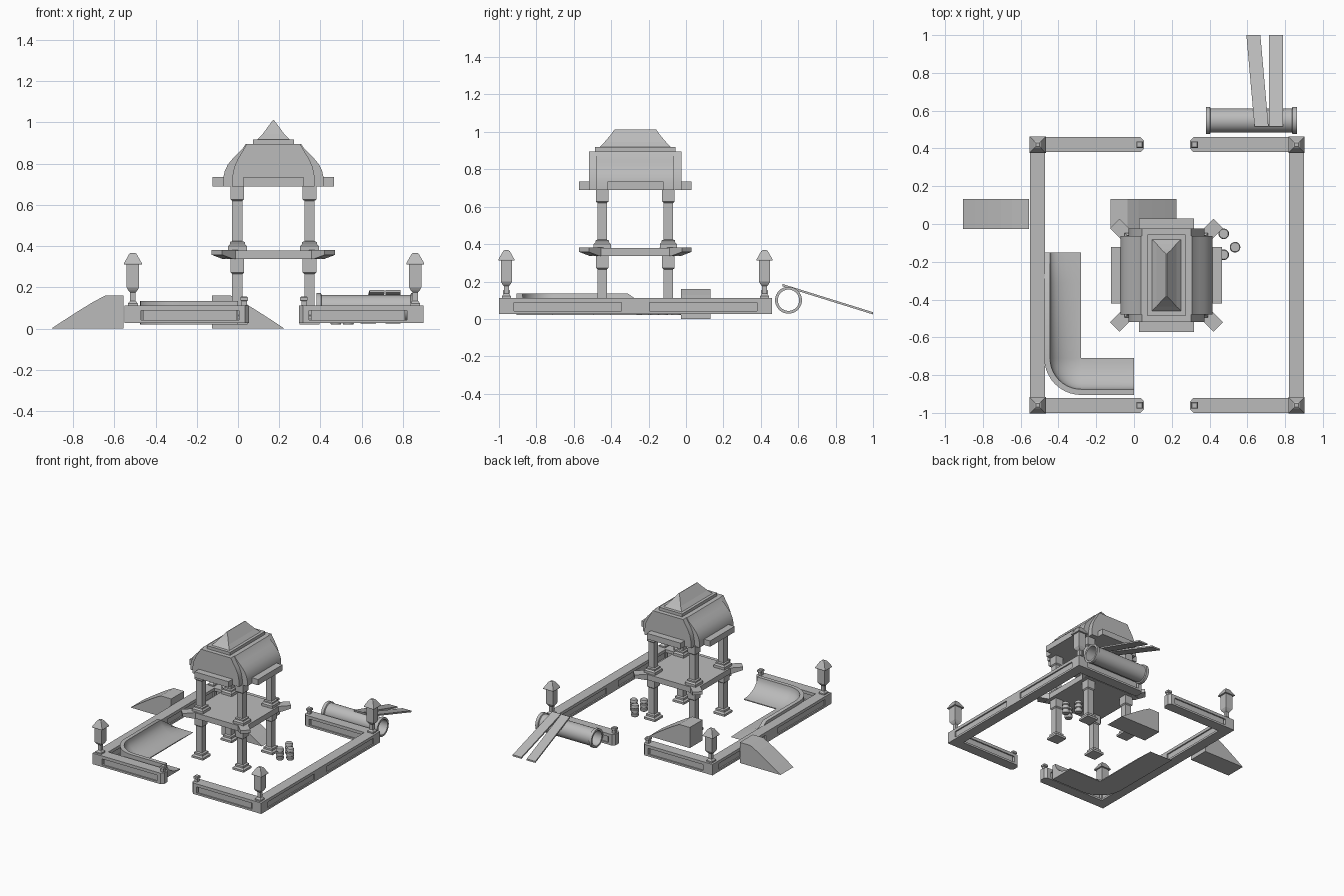
import bpy, bmesh, math
from mathutils import Vector, Matrix

if "Cube" in bpy.data.objects:
    bpy.data.objects.remove(bpy.data.objects["Cube"])

GREY = bpy.data.materials.new("plain grey")
GREY.diffuse_color = (0.5, 0.5, 0.5, 1)
GREY.use_nodes = True
GREY.node_tree.nodes["Principled BSDF"].inputs["Base Color"].default_value = GREY.diffuse_color


def finish(name, bm, smooth=False):
    bmesh.ops.remove_doubles(bm, verts=bm.verts, dist=1e-5)
    bmesh.ops.recalc_face_normals(bm, faces=bm.faces)
    me = bpy.data.meshes.new(name)
    bm.to_mesh(me)
    bm.free()
    me.materials.append(GREY)
    ob = bpy.data.objects.new(name, me)
    bpy.context.collection.objects.link(ob)
    if smooth:
        bpy.ops.object.select_all(action='DESELECT')
        ob.select_set(True)
        bpy.context.view_layer.objects.active = ob
        bpy.ops.object.shade_smooth_by_angle(angle=math.radians(35))
    return ob


def loft(name, rings, closed=False, smooth=False):
    """Skin a list of equal-length rings; cap both ends unless closed."""
    bm = bmesh.new()
    vs = [[bm.verts.new(p) for p in r] for r in rings]
    n = len(rings[0])
    pairs = list(zip(vs, vs[1:])) + ([(vs[-1], vs[0])] if closed else [])
    for a, b in pairs:
        for i in range(n):
            j = (i + 1) % n
            bm.faces.new((a[i], a[j], b[j], b[i]))
    if not closed:
        bm.faces.new(vs[0])
        bm.faces.new(vs[-1])
    return finish(name, bm, smooth)


def stack(name, cx, cy, levels):
    """Rectangular tower from (half x, half y, z) levels."""
    return loft(name, [[(cx + sx * hx, cy + sy * hy, z) for sx, sy in
                        ((-1, -1), (1, -1), (1, 1), (-1, 1))] for hx, hy, z in levels])


def box(name, x0, x1, y0, y1, z0, z1):
    return stack(name, (x0 + x1) / 2, (y0 + y1) / 2,
                 [((x1 - x0) / 2, (y1 - y0) / 2, z) for z in (z0, z1)])


def prism_y(name, pts, y0, y1, smooth=False):
    return loft(name, [[(x, y, z) for x, z in pts] for y in (y0, y1)], smooth=smooth)


# --- low walls: core, rails and solid blocks leave recessed panels ---
Z0, Z1, P0, P1 = 0.027, 0.112, 0.042, 0.089


def wall(name, x0, x1, y0, y1, blocks):
    along_x = x1 - x0 > y1 - y0
    d = 0.01
    if along_x:
        box(name + "_core", x0 + d, x1 - d, y0 + d, y1 - d, P0, P1)
    else:
        box(name + "_core", x0 + d, x1 - d, y0 + d, y1 - d, P0, P1)
    box(name + "_bottom_rail", x0, x1, y0, y1, Z0, P0)
    box(name + "_top_rail", x0, x1, y0, y1, P1, Z1)
    for a, b in blocks:
        if along_x:
            box(name + "_block", a, b, y0, y1, P0, P1)
        else:
            box(name + "_block", x0, x1, a, b, P0, P1)


for side, x0, x1 in (("left", -0.55, -0.47), ("right", 0.82, 0.90)):
    wall(side + "_wall", x0, x1, -1.0, 0.46, [(-1, -0.92), (-0.345, -0.195), (0.38, 0.46)])
for row, y0, y1 in (("front", -1.0, -0.92), ("back", 0.38, 0.46)):
    ym = (y0 + y1) / 2
    for side, s in (("left", -1), ("right", 1)):
        X = lambda u: 0.175 + s * u          # mirrored about the gateway
        name = row + "_" + side
        a, b = sorted((X(0.17), X(0.645)))
        wall(name + "_wall", a, b, y0, y1, [])
        # chamfered wall end with a little post
        pl = [(X(0.17), y0), (X(0.14), y0), (X(0.122), y0 + 0.02),
              (X(0.122), y1 - 0.02), (X(0.14), y1), (X(0.17), y1)]
        loft(name + "_wall_end", [[(x, y, z) for x, y in pl] for z in (Z0, Z1)])
        stack(name + "_end_post", X(0.145), ym, [(0.013, 0.013, Z1), (0.013, 0.013, 0.133),
              (0.018, 0.018, 0.137), (0.018, 0.018, 0.151), (0.013, 0.013, 0.156)])
        # corner lantern
        cx = X(0.685)
        stack(name + "_lantern", cx, ym, [(h, h, z) for h, z in (
            (0.024, Z1), (0.024, 0.122), (0.013, 0.135), (0.013, 0.175), (0.022, 0.185),
            (0.030, 0.2), (0.030, 0.312))])
        stack(name + "_lantern_roof", cx, ym, [(h, h, z) for h, z in (
            (0.043, 0.312), (0.043, 0.318), (0.018, 0.362), (0.010, 0.368))])

# --- pavilion legs ---
CX, CY = 0.172, -0.271
for sx in (-1, 1):
    for sy in (-1, 1):
        x, y = CX + sx * 0.175, CY + sy * 0.177
        stack("lower_leg", x, y, [(h, h, z) for h, z in (
            (0.048, 0.02), (0.048, 0.036), (0.036, 0.046), (0.036, 0.06), (0.025, 0.066),
            (0.025, 0.265), (0.033, 0.272), (0.033, 0.34))])
        stack("upper_leg", x, y, [(h, h, z) for h, z in (
            (0.046, 0.38), (0.046, 0.4), (0.036, 0.41), (0.036, 0.42), (0.025, 0.424),
            (0.025, 0.62), (0.033, 0.627), (0.033, 0.7))])
        # diagonal corner bracket with a sloped underside
        ob = prism_y("corner_bracket", [(0.22, 0.337), (0.31, 0.337), (0.388, 0.358),
                                        (0.388, 0.382), (0.22, 0.382)], -0.036, 0.036)
        ob.data.transform(Matrix.Translation((CX, CY, 0)) @
                          Matrix.Rotation(math.atan2(sy, sx), 4, 'Z'))
stack("platform", CX, CY, [(0.235, 0.235, 0.337), (0.235, 0.235, 0.38)])

# --- pavilion roof ---
def mirrored(half):
    return [(CX + x, z) for x, z in half] + [(CX - x, z) for x, z in reversed(half)]

prism_y("curved_roof", mirrored([(0.243, 0.69), (0.243, 0.735), (0.236, 0.765), (0.222, 0.795),
        (0.2, 0.822), (0.175, 0.848), (0.15, 0.873), (0.135, 0.895)]),
        CY - 0.208, CY + 0.208, True)
prism_y("gable_frame", mirrored([(0.2, 0.69), (0.2, 0.735), (0.19, 0.785), (0.172, 0.825),
        (0.15, 0.86), (0.13, 0.895)]), CY - 0.248, CY + 0.248, True)
stack("side_eave_beam", CX, CY, [(0.295, 0.15, 0.69), (0.295, 0.15, 0.735)])
stack("end_eave_beam", CX, CY, [(0.145, 0.3, 0.69), (0.145, 0.3, 0.735)])
stack("roof_ledge", CX, CY, [(0.1, 0.215, 0.89), (0.1, 0.215, 0.918)])
stack("roof_cap", CX, CY, [(0.078, 0.19, 0.918), (0.052, 0.165, 0.945),
                           (0.026, 0.135, 0.98), (0.002, 0.112, 1.012)])

# --- two wedge ramps with gently curved slopes ---
for name, x, s in (("outer_ramp", -0.555, -1), ("inner_ramp", -0.125, 1)):
    prof = [(0, 0), (0, 0.16), (0.09, 0.16), (0.15, 0.128), (0.22, 0.085), (0.29, 0.04), (0.35, 0)]
    prism_y(name, [(x + s * u, z) for u, z in prof], -0.027, 0.132)

# --- L-shaped quarter pipe swept round its corner ---
W = 0.195
section = [(0, 0.02), (0, 0.135), (0.03, 0.135)]
for i in range(1, 9):
    t = math.radians(90 * i / 8)
    section.append((0.03 + 0.165 * (1 - math.cos(t)), 0.135 - 0.108 * math.sin(t)))
section.append((W, 0.02))
path = [((-0.28, -0.15), (-1, 0), 0.03), ((-0.28, -0.31), (-1, 0), 1)]
for i in range(11):
    t = math.radians(180 + 9 * i)
    path.append(((-0.28, -0.71), (math.cos(t), math.sin(t)), 1))
path.append(((0, -0.71), (0, -1), 1))
loft("quarter_pipe", [[(p[0] + d[0] * (W - u), p[1] + d[1] * (W - u), 0.02 + (z - 0.02) * k)
                       for u, z in section] for p, d, k in path], smooth=True)

# --- tube lying on its side, with end rims ---
tube = [(0.38, 0.057), (0.38, 0.072), (0.402, 0.072), (0.406, 0.064),
        (0.836, 0.064), (0.84, 0.072), (0.862, 0.072), (0.862, 0.057)]
loft("tube", [[(x, 0.548 + r * math.cos(a), 0.1 + r * math.sin(a)) for x, r in tube]
              for a in (math.tau * i / 32 for i in range(32))], closed=True, smooth=True)

# --- planks leaning on the tube ---
for name, xa, xb in (("skewed_plank", 0.675, 0.632), ("straight_plank", 0.752, 0.752)):
    loft(name, [[(x + sx * 0.037, y, z + dz) for sx, dz in ((-1, 0), (1, 0), (1, 0.012), (-1, 0.012))]
                for x, y, z in ((xa, 0.515, 0.175), (xb, 1.0, 0.024))])

# --- three small barrels ---
for x, y in ((0.475, -0.052), (0.535, -0.123), (0.475, -0.163)):
    prof = [(0.024, 0.02), (0.028, 0.028), (0.028, 0.042), (0.022, 0.046), (0.022, 0.051),
            (0.028, 0.055), (0.028, 0.075), (0.022, 0.079), (0.022, 0.084), (0.028, 0.088),
            (0.028, 0.1), (0.024, 0.108)]
    loft("barrel", [[(x + r * math.cos(math.tau * i / 20), y + r * math.sin(math.tau * i / 20), z)
                     for i in range(20)] for r, z in prof], smooth=True)
